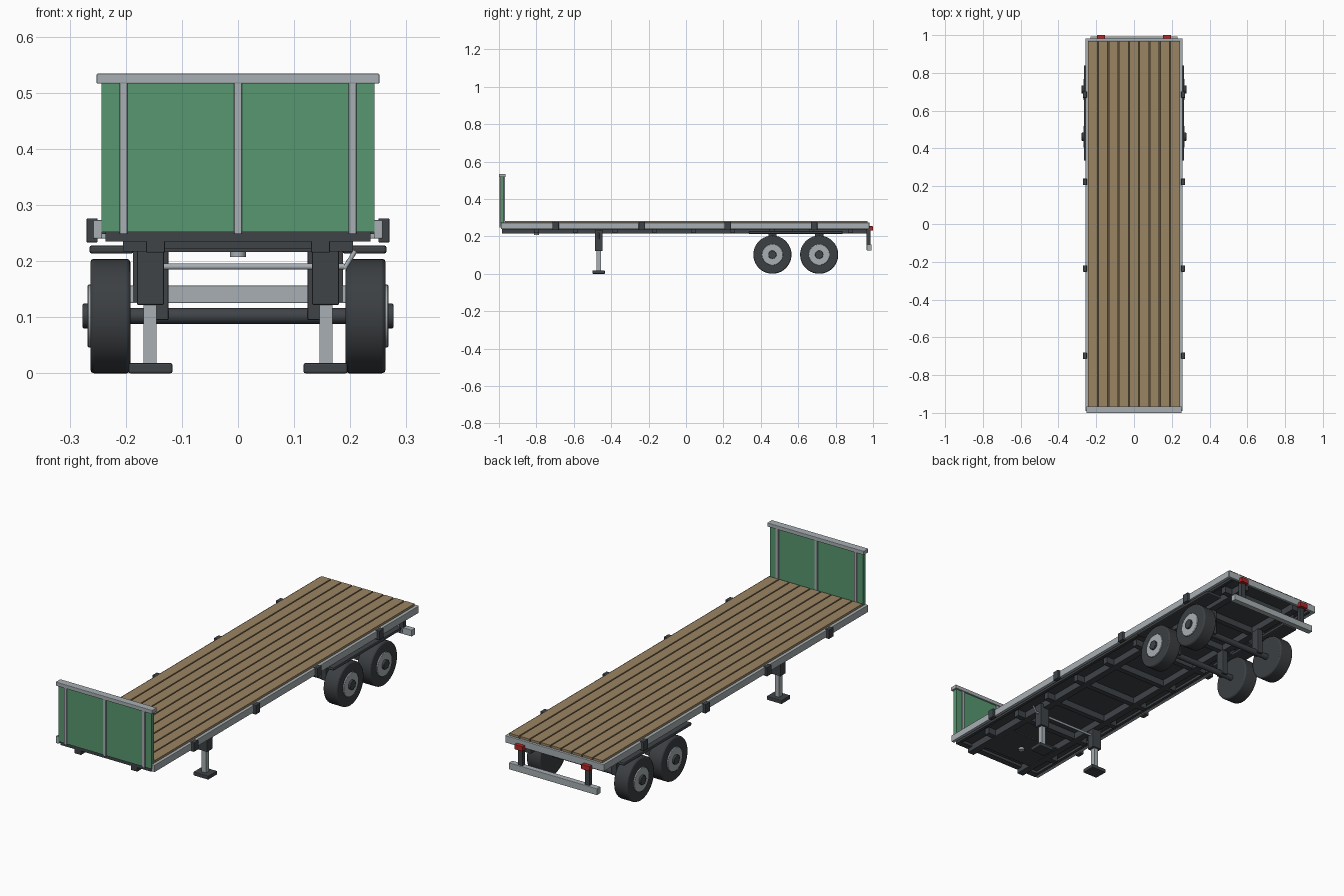
import bpy, math
from mathutils import Vector

cube = bpy.data.objects.get("Cube")
if cube:
    bpy.data.objects.remove(cube, do_unlink=True)


def material(name, rgb):
    m = bpy.data.materials.new(name)
    m.use_nodes = True
    m.diffuse_color = (*rgb, 1)
    m.node_tree.nodes["Principled BSDF"].inputs["Base Color"].default_value = (*rgb, 1)
    return m


GREEN = material("panel green", (0.095, 0.31, 0.16))
STEEL = material("light steel", (0.39, 0.43, 0.45))
DARK = material("dark frame", (0.05, 0.057, 0.064))
RUBBER = material("tyre rubber", (0.045, 0.05, 0.055))
WOOD = material("deck wood", (0.33, 0.235, 0.125))
GROOVE = material("deck groove", (0.10, 0.07, 0.04))
RED = material("lamp red", (0.45, 0.02, 0.02))


def finish(obj, name, mat, bevel=0.0):
    obj.name = name
    obj.data.materials.append(mat)
    if bevel:
        mod = obj.modifiers.new("Bevel", "BEVEL")
        mod.width, mod.segments = bevel, 2
    return obj


def box(name, mat, x, y, z, bevel=0.0):
    """Box from its low and high limit on each axis."""
    lims = (x, y, z)
    bpy.ops.mesh.primitive_cube_add(size=1, location=[(a + b) / 2 for a, b in lims])
    obj = bpy.context.object
    obj.scale = [abs(b - a) for a, b in lims]
    bpy.ops.object.transform_apply(location=False, rotation=False, scale=True)
    return finish(obj, name, mat, bevel)


def pair(name, mat, x, y, z, bevel=0.0):
    """The same box on the left (+x) and the right."""
    box("left_" + name, mat, x, y, z, bevel)
    box("right_" + name, mat, (-x[1], -x[0]), y, z, bevel)


def rod(name, mat, start, end, radius, sides=24, bevel=0.0):
    a, b = Vector(start), Vector(end)
    bpy.ops.mesh.primitive_cylinder_add(vertices=sides, radius=radius,
                                        depth=(b - a).length, location=(a + b) / 2)
    obj = bpy.context.object
    obj.rotation_euler = (b - a).to_track_quat("Z", "Y").to_euler()
    bpy.ops.object.shade_smooth_by_angle(angle=math.radians(40))
    return finish(obj, name, mat, bevel)


# Plank deck over a dark base
BOARDS, HALF = 9, 0.246
pitch = 2 * HALF / BOARDS
for i in range(BOARDS):
    x = -HALF + i * pitch
    box(f"deck_board_{i + 1}", WOOD, (x + 0.003, x + pitch - 0.003), (-0.967, 0.97), (0.262, 0.283))
box("deck_base", GROOVE, (-HALF, HALF), (-0.967, 0.97), (0.256, 0.266))
box("deck_underside", DARK, (-0.242, 0.242), (-0.967, 0.97), (0.248, 0.256))

# Edge rails and stake pockets
pair("side_rail", STEEL, (0.242, 0.258), (-0.99, 0.98), (0.24, 0.273), 0.002)
box("rear_rail", STEEL, (-0.256, 0.256), (0.969, 0.982), (0.24, 0.273), 0.002)
for i, y in enumerate((-0.697, -0.236, 0.223, 0.685)):
    pair(f"stake_pocket_{i + 1}", DARK, (0.25, 0.27), (y - 0.017, y + 0.017), (0.233, 0.276), 0.002)

# Headboard
box("headboard_panel", GREEN, (-0.243, 0.243), (-0.992, -0.973), (0.252, 0.518))
for name, x in (("right", -0.204), ("middle", 0), ("left", 0.204)):
    box(name + "_headboard_post", STEEL, (x - 0.007, x + 0.007), (-0.997, -0.968), (0.248, 0.518), 0.002)
box("headboard_top_rail", STEEL, (-0.252, 0.252), (-1.0, -0.965), (0.516, 0.534), 0.002)

# Chassis
pair("main_beam", DARK, (0.13, 0.164), (-0.985, 0.97), (0.215, 0.25), 0.002)
pair("outer_beam", DARK, (0.222, 0.236), (-0.98, 0.97), (0.236, 0.25))
box("front_crossmember", DARK, (-0.236, 0.236), (-0.985, -0.955), (0.235, 0.253))
for i in range(9):
    y = -0.80 + i * 0.21
    box(f"crossmember_{i + 1}", DARK, (-0.205, 0.205), (y - 0.013, y + 0.013), (0.217, 0.25))
box("coupling_plate", DARK, (-0.13, 0.13), (-0.9, -0.7), (0.216, 0.223))
rod("coupling_pin", STEEL, (0, -0.8, 0.207), (0, -0.8, 0.218), 0.014)

# Landing legs with cross shaft and crank
LEG = -0.467
pair("leg_housing", DARK, (0.132, 0.18), (LEG - 0.02, LEG + 0.02), (0.122, 0.235), 0.002)
pair("leg_inner", STEEL, (0.145, 0.168), (LEG - 0.012, LEG + 0.012), (0.015, 0.13))
pair("leg_foot", DARK, (0.117, 0.195), (LEG - 0.033, LEG + 0.033), (0, 0.018), 0.003)
rod("leg_cross_shaft", STEEL, (-0.14, LEG, 0.19), (0.19, LEG, 0.19), 0.0055, 12)
rod("crank_arm", STEEL, (0.19, LEG, 0.187), (0.209, LEG, 0.218), 0.004, 10)

# Axles, suspension and wheels
HUB = 0.102
for tag, y in (("front", 0.462), ("rear", 0.712)):
    rod(tag + "_axle", DARK, (-0.2, y, HUB), (0.2, y, HUB), 0.014)
    pair(tag + "_axle_hanger", DARK, (0.124, 0.152), (y - 0.022, y + 0.022), (0.095, 0.218), 0.002)
    for side, s in (("left", 1), ("right", -1)):
        name = f"{side}_{tag}_"
        rod(name + "tyre", RUBBER, (s * 0.192, y, HUB), (s * 0.263, y, HUB), 0.102, 40, 0.006)
        rod(name + "rim", STEEL, (s * 0.25, y, HUB), (s * 0.268, y, HUB), 0.056, 32, 0.002)
        rod(name + "hub_cap", DARK, (s * 0.25, y, HUB), (s * 0.277, y, HUB), 0.022, 20, 0.002)
pair("fender", DARK, (0.186, 0.265), (0.335, 0.84), (0.213, 0.228), 0.005)
pair("fender_bracket", DARK, (0.16, 0.2), (0.57, 0.605), (0.22, 0.25))

# Rear underrun bar and lamps
pair("bar_hanger", DARK, (0.163, 0.187), (0.966, 0.986), (0.127, 0.242))
box("underrun_bar", STEEL, (-0.23, 0.23), (0.966, 0.993), (0.125, 0.156), 0.002)
pair("tail_lamp", RED, (0.154, 0.196), (0.976, 1.0), (0.231, 0.254), 0.002)
